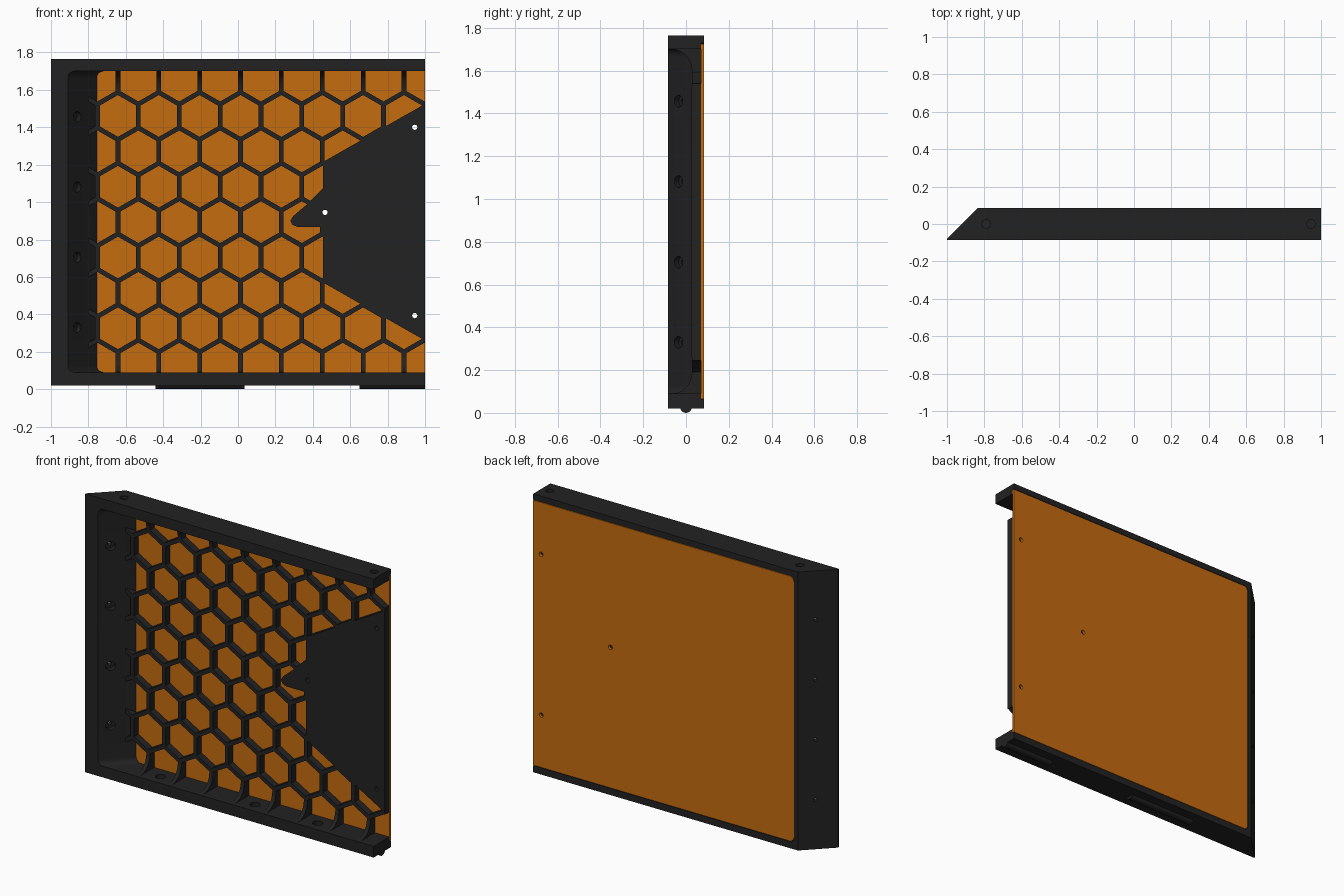
import bpy, bmesh, math
from mathutils import Vector, Matrix

if "Cube" in bpy.data.objects:
    bpy.data.objects.remove(bpy.data.objects["Cube"])


def material(name, rgb):
    m = bpy.data.materials.new(name)
    m.diffuse_color = (*rgb, 1)
    m.use_nodes = True
    m.node_tree.nodes["Principled BSDF"].inputs["Base Color"].default_value = m.diffuse_color
    return m


BLACK = material("matte black", (0.016, 0.016, 0.016))
ORANGE = material("orange", (0.56, 0.15, 0.005))


def prism_bm(bm, pts, to3d, a, b):
    """Extrude a 2D outline between depths a and b."""
    lo = [bm.verts.new(to3d(p, a)) for p in pts]
    hi = [bm.verts.new(to3d(p, b)) for p in pts]
    n = len(pts)
    bm.faces.new(lo)
    bm.faces.new(hi[::-1])
    for i in range(n):
        bm.faces.new((lo[i], hi[i], hi[(i + 1) % n], lo[(i + 1) % n]))


def xz(p, d):
    return (p[0], d, p[1])


def xy(p, d):
    return (p[0], p[1], d)


def yz(p, d):
    return (d, p[0], p[1])


def make(name, prisms, mat=BLACK):
    """Object from a list of (outline, plane, start, end)."""
    bm = bmesh.new()
    for args in prisms:
        prism_bm(bm, *args)
    bmesh.ops.recalc_face_normals(bm, faces=bm.faces)
    me = bpy.data.meshes.new(name)
    bm.to_mesh(me)
    bm.free()
    me.materials.append(mat)
    ob = bpy.data.objects.new(name, me)
    bpy.context.collection.objects.link(ob)
    return ob


def cut(ob, cutter):
    mod = ob.modifiers.new("cut", 'BOOLEAN')
    mod.operation = 'DIFFERENCE'
    mod.solver = 'EXACT'
    mod.object = cutter
    bpy.context.view_layer.objects.active = ob
    bpy.ops.object.modifier_apply(modifier=mod.name)
    bpy.data.objects.remove(cutter)


def ngon(cx, cz, r, n, start=0.0):
    return [(cx + r * math.cos(start + 2 * math.pi * i / n),
             cz + r * math.sin(start + 2 * math.pi * i / n)) for i in range(n)]


def left_rounded(x0, x1, z0, z1, r):
    """Rectangle with its two left corners rounded."""
    pts = [(x1, z0), (x1, z1)]
    for cz, a0 in ((z1 - r, 90), (z0 + r, 180)):
        for i in range(7):
            a = math.radians(a0 + 15 * i)
            pts.append((x0 + r + r * math.cos(a), cz + r * math.sin(a)))
    return pts


MID = 0.893                      # mid height of the frame
Z0, Z1 = 0.09, 1.70              # cavity limits
RIB_Y, PANEL_Y, BACK = 0.027, 0.07, 0.085
PITCH, ROW, RIB = 0.2185, 0.1892, 0.025

# outer frame with a slanted left end
outline = [(-1, -0.085), (1, -0.085), (1, BACK), (-0.835, BACK), (-1, -0.078)]
frame = make("frame", [(outline, xy, 0.02, 1.765)])

# slanted cavity with rounded left corners, sheared along x with depth
cavity = make("cavity_cutter", [(left_rounded(-0.825, 1.2, Z0, Z1, 0.035), xz, -0.2, 0.2)])
for v in cavity.data.vertices:
    if v.co.x < 0.9:
        v.co.x += v.co.y
cut(frame, cavity)

# pocket for the back panel
cut(frame, make("pocket_cutter", [(left_rounded(-0.81, 1.2, 0.062, 1.728, 0.03), xz, PANEL_Y, 0.2)]))

# screw holes through the slanted wall: wide counterbore and small bore
turn = Matrix.Rotation(math.radians(45), 3, 'Z')
for r, a, b in ((0.028, -0.03, 0.1), (0.011, -0.2, 0.0)):
    holes = make("wall_hole_cutter", [(ngon(0, z, r, 20), lambda p, d: (d, p[0], p[1]), a, b)
                                      for z in (0.33, 0.705, 1.081, 1.457)])
    # local x axis follows the wall normal
    for v in holes.data.vertices:
        v.co = turn.inverted() @ v.co + Vector((-0.86, -0.035, 0))
    cut(frame, holes)

# round sockets in the top rail and screw recesses in the bottom rail
cut(frame, make("top_socket_cutter", [(ngon(x, 0, 0.024, 24), xy, 1.745, 1.8) for x in (-0.79, 0.945)]))
cut(frame, make("rail_hole_cutter", [(ngon(x, -0.01, 0.03, 20), xy, 0.05, 0.12) for x in (-0.53, 0.125, 0.56)]))

# honeycomb grille
grille = make("honeycomb_grille", [([(-0.82, Z0 - 0.01), (1, Z0 - 0.01), (1, Z1 + 0.01), (-0.82, Z1 + 0.01)],
                                    xz, RIB_Y, PANEL_Y)])
cells = []
for row in range(-4, 5):
    shift = PITCH / 2 if row % 2 == 0 else 0
    for k in range(-1, 9):
        x = -0.642 + shift + k * PITCH
        if x - PITCH / 2 < 1:
            cells.append((ngon(x, MID + row * ROW, (PITCH - RIB) / math.sqrt(3), 6, math.pi / 6),
                          xz, -0.1, 0.2))
cut(grille, make("cell_cutter", cells))

# curved gussets joining the upright ribs to the rails
R = 0.095
arc = [(RIB_Y - R + R * math.sin(math.radians(a)), Z0 + R - R * math.cos(math.radians(a)))
       for a in range(0, 91, 15)]
profile = arc + [(PANEL_Y, Z0 + R), (PANEL_Y, Z0 - 0.01), (RIB_Y - R, Z0 - 0.01)]
flipped = [(y, 2 * MID + 0.004 - z) for y, z in profile]
gussets = []
for k in range(8):
    x = -0.642 + k * PITCH
    for p in (profile, flipped):
        gussets.append((p, yz, x - RIB / 2, x + RIB / 2))
make("rib_gussets", gussets)

# mounting plate with a pointed tongue
plate = make("mounting_plate", [([
    (1, 0.26), (1, 1.525), (0.455, 1.215), (0.455, 1.075), (0.365, 0.985),
    (0.295, 0.925), (0.28, 0.9), (0.29, 0.88), (0.315, 0.868), (0.455, 0.868),
    (0.455, 0.57)], xz, RIB_Y - 0.002, PANEL_Y)])

# back panel
panel = make("back_panel", [(left_rounded(-0.807, 1, 0.065, 1.725, 0.028), xz, PANEL_Y, BACK)], ORANGE)

# bolt holes through plate, grille and panel
for ob in (plate, grille, panel):
    cut(ob, make("bolt_hole_cutter", [(ngon(x, z, 0.014, 16), xz, -0.2, 0.2)
                                      for x, z in ((0.465, 0.945), (0.945, 1.4), (0.945, 0.393))]))

# rounded locating tongues under the bottom rail
tongue = [(0.027 * math.cos(math.radians(a)), 0.025 + 0.025 * math.sin(math.radians(a)))
          for a in range(180, 361, 20)]
make("locating_tongues", [(tongue, yz, -0.44, 0.035), (tongue, yz, 0.65, 1.0)])

# smooth the round holes, keep the edges sharp
for ob in bpy.context.scene.objects:
    ob.select_set(True)
    bpy.context.view_layer.objects.active = ob
bpy.ops.object.shade_smooth_by_angle(angle=math.radians(30))
